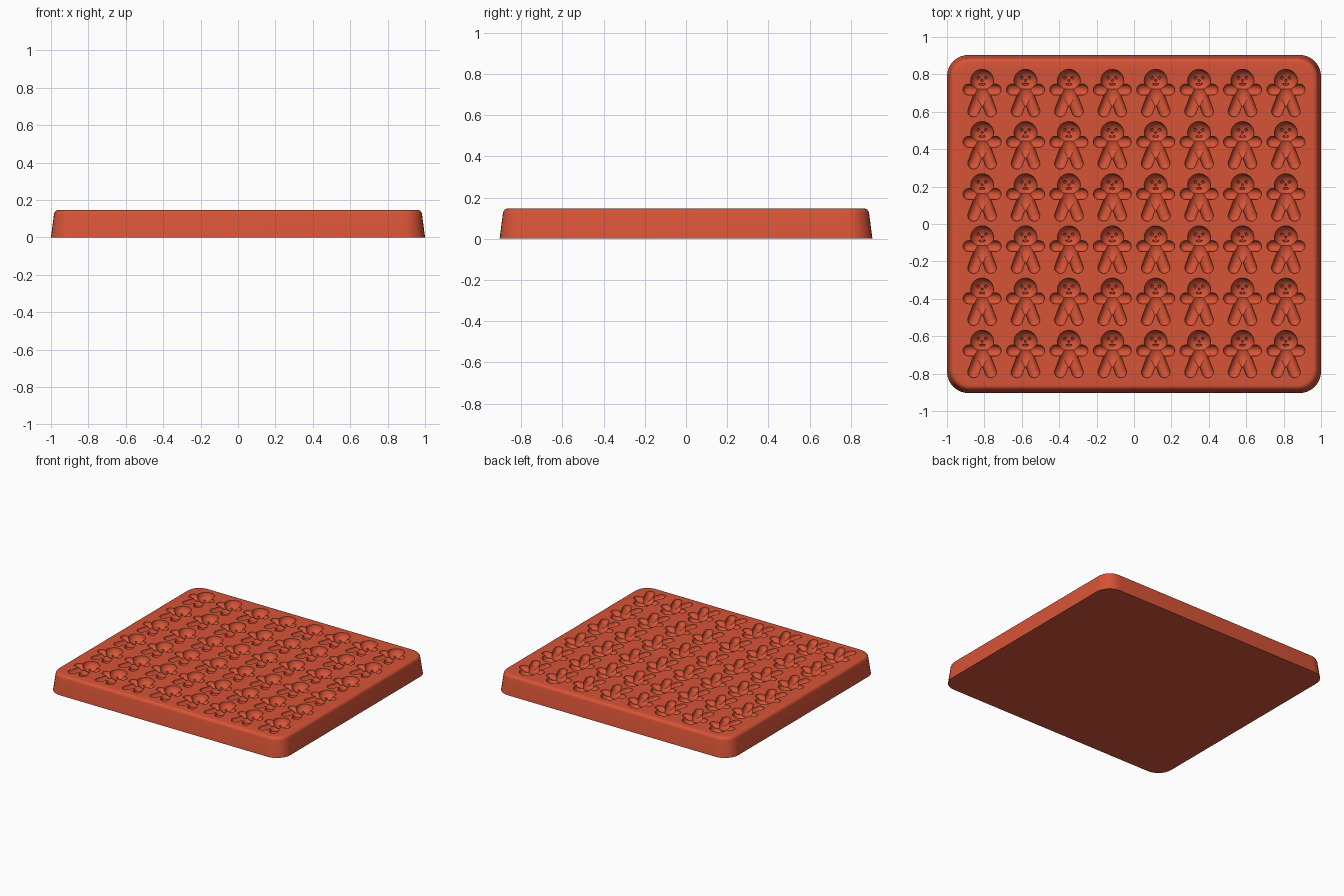
import bpy, bmesh, math
from mathutils import Vector, Matrix

if "Cube" in bpy.data.objects:
    bpy.data.objects.remove(bpy.data.objects["Cube"])

TOP = 0.147
COLS, ROWS = 8, 6
PITCH_X, PITCH_Y = 0.232, 0.279

mat = bpy.data.materials.new("terracotta red silicone")
color = (0.68, 0.088, 0.038, 1)
mat.diffuse_color = color
mat.use_nodes = True
mat.node_tree.nodes["Principled BSDF"].inputs["Base Color"].default_value = color


def make_object(name, bm):
    mesh = bpy.data.meshes.new(name)
    bmesh.ops.recalc_face_normals(bm, faces=bm.faces)
    bm.to_mesh(mesh)
    bm.free()
    mesh.materials.append(mat)
    obj = bpy.data.objects.new(name, mesh)
    bpy.context.collection.objects.link(obj)
    return obj


def ellipsoid(center, radii, segments=20):
    bm = bmesh.new()
    place = Matrix.Translation(center) @ Matrix.Diagonal((*radii, 1))
    bmesh.ops.create_uvsphere(bm, u_segments=segments, v_segments=segments // 2,
                              radius=1, matrix=place)
    return make_object("figure_part", bm)


def capsule(a, b, radius):
    # Sphere split at its equator and stretched along the limb
    a, b = Vector(a), Vector(b)
    bm = bmesh.new()
    bmesh.ops.create_uvsphere(bm, u_segments=20, v_segments=10, radius=radius)
    half = (b - a).length / 2
    equator = [e for e in bm.edges if all(abs(v.co.z) < 1e-5 for v in e.verts)]
    bmesh.ops.bevel(bm, geom=equator, offset=radius * 0.05, segments=1, affect='EDGES')
    for v in bm.verts:
        v.co.z += half if v.co.z > 0 else -half
    turn = (b - a).to_track_quat('Z', 'Y').to_matrix().to_4x4()
    bm.transform(Matrix.Translation((a + b) / 2) @ turn)
    return make_object("figure_part", bm)


def apply_modifiers(obj):
    graph = bpy.context.evaluated_depsgraph_get()
    mesh = bpy.data.meshes.new_from_object(obj.evaluated_get(graph))
    obj.modifiers.clear()
    obj.data = mesh


def boolean(target, tool, operation):
    mod = target.modifiers.new(operation.lower(), 'BOOLEAN')
    mod.operation = operation
    mod.solver = 'EXACT'
    mod.object = tool
    apply_modifiers(target)
    bpy.data.objects.remove(tool)


# Tray: rounded rectangle lofted up tapered sides and over a rounded rim
def rounded_ring(bm, inset, z, steps=8):
    hx, hy, r = 1 - inset, 0.904 - inset, 0.115 - inset * 0.6
    ring = []
    for corner, (sx, sy) in enumerate(((1, 1), (-1, 1), (-1, -1), (1, -1))):
        for i in range(steps + 1):
            t = math.pi / 2 * (corner + i / steps)
            ring.append(bm.verts.new((sx * (hx - r) + r * math.cos(t),
                                      sy * (hy - r) + r * math.sin(t), z)))
    return ring


bm = bmesh.new()
rim = 0.026
levels = [(0, 0)]
for i in range(7):
    t = math.radians(8 + 82 * i / 6)
    levels.append((0.016 + rim * (1 - math.cos(t)), TOP - rim + rim * math.sin(t)))
rings = [rounded_ring(bm, inset, z) for inset, z in levels]
for low, high in zip(rings, rings[1:]):
    for i in range(len(low)):
        j = (i + 1) % len(low)
        bm.faces.new((low[i], low[j], high[j], high[i]))
bm.faces.new(rings[0][::-1])
bm.faces.new(rings[-1])
tray = make_object("mold_tray", bm)

# One little figure: head, torso, arms, legs, eyes, nose and mouth
z = TOP + 0.002
figure = ellipsoid((0, 0.068, z), (0.062, 0.062, 0.055), 24)
parts = [ellipsoid((0, -0.005, z), (0.044, 0.065, 0.045)),
         capsule((-0.072, 0.021, z - 0.001), (0.072, 0.021, z - 0.001), 0.030)]
for side in (-1, 1):
    parts.append(capsule((side * 0.018, -0.02, z - 0.002),
                         (side * 0.046, -0.094, z - 0.002), 0.031))
    parts.append(ellipsoid((side * 0.02, 0.084, z - 0.047), (0.009, 0.009, 0.012), 10))
parts.append(ellipsoid((0, 0.07, z - 0.052), (0.007, 0.007, 0.010), 10))
parts.append(ellipsoid((0, 0.05, z - 0.047), (0.020, 0.007, 0.012), 10))
for part in parts:
    boolean(figure, part, 'UNION')

# Repeat the figure over the grid and press it into the tray
figure.location = (-PITCH_X * (COLS - 1) / 2, -PITCH_Y * (ROWS - 1) / 2, 0)
for count, step in ((COLS, (PITCH_X, 0, 0)), (ROWS, (0, PITCH_Y, 0))):
    array = figure.modifiers.new("grid", 'ARRAY')
    array.count = count
    array.use_relative_offset = False
    array.use_constant_offset = True
    array.constant_offset_displace = step
apply_modifiers(figure)
figure.hide_render = True
bpy.context.view_layer.update()
boolean(tray, figure, 'DIFFERENCE')

# Smooth shading with crisp cavity edges
bpy.ops.object.select_all(action='DESELECT')
tray.select_set(True)
bpy.context.view_layer.objects.active = tray
bpy.ops.object.shade_smooth_by_angle(angle=math.radians(35))
